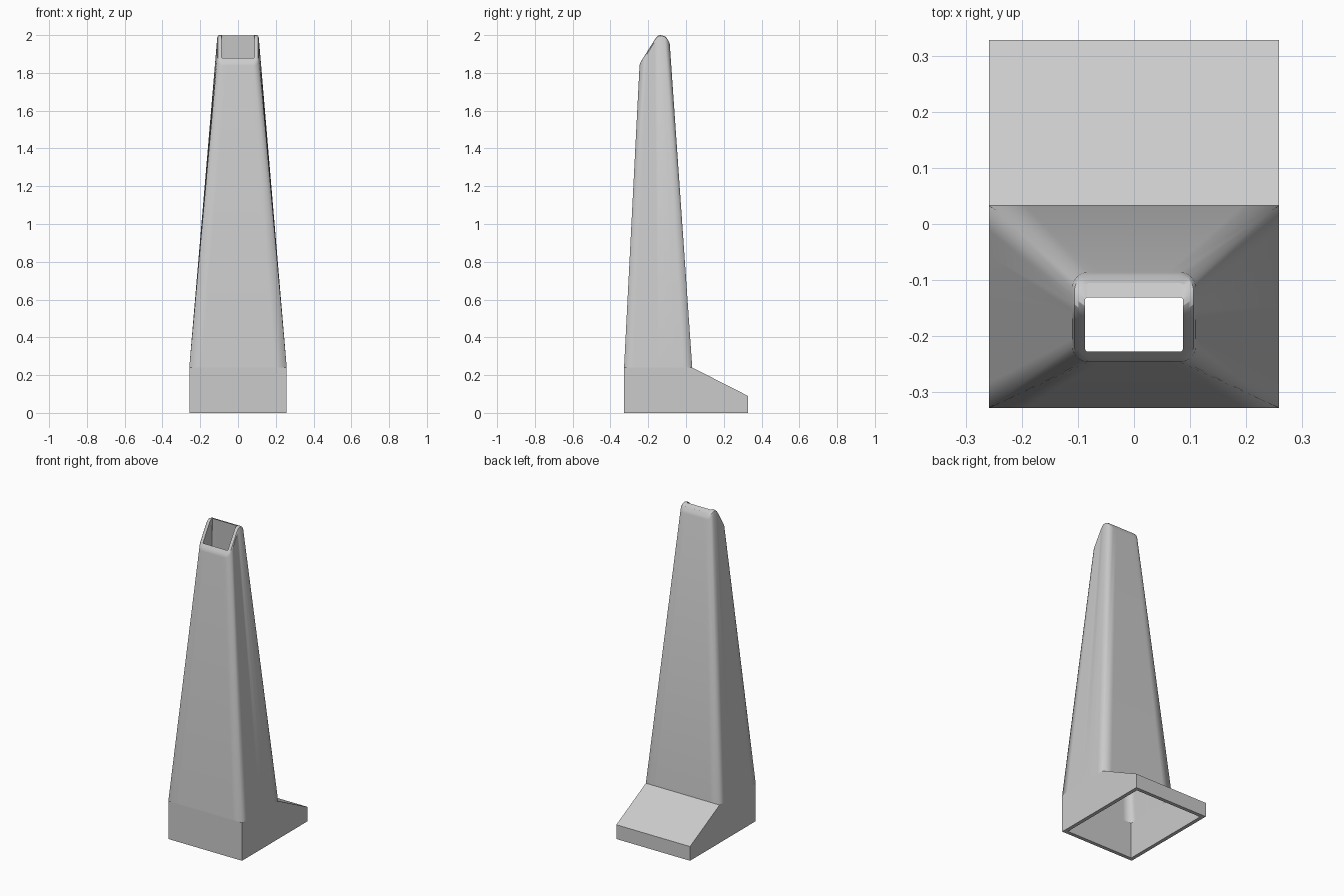
import bpy, bmesh, math

cube = bpy.data.objects.get("Cube")
if cube:
    bpy.data.objects.remove(cube, do_unlink=True)

ARC = 7      # steps in each rounded corner
SIDE = 8     # steps along each straight side
WALL = 0.023

grey = bpy.data.materials.new("plain grey")
grey.use_nodes = True
colour = (0.6, 0.6, 0.6, 1)
grey.diffuse_color = colour
grey.node_tree.nodes["Principled BSDF"].inputs["Base Color"].default_value = colour

# Side profile of the slanted, rounded mouth
MOUTH = [(-0.245, 1.85), (-0.16, 1.985), (-0.148, 1.998), (-0.135, 2.0),
         (-0.115, 1.995), (-0.1, 1.985), (-0.088, 1.965)]


def mouth_height(y):
    for (ya, za), (yb, zb) in zip(MOUTH, MOUTH[1:]):
        if y <= yb:
            return za + (zb - za) * max(0, (y - ya) / (yb - ya))
    return MOUTH[-1][1]


def ring(half, front, back, height, radius=0.0):
    """Rounded rectangle, anticlockwise from above; height is a function of y."""
    corners = [(half, front, -90), (half, back, 0), (-half, back, 90), (-half, front, 180)]
    outline = []
    for x, y, start in corners:
        cx = x - math.copysign(radius, x)
        cy = y + radius if y == front else y - radius
        for i in range(ARC + 1):
            a = math.radians(start + 90 * i / ARC)
            outline.append((cx + radius * math.cos(a), cy + radius * math.sin(a)))
    points = []
    for i, (x, y) in enumerate(outline):
        points.append((x, y))
        if i % (ARC + 1) == ARC:
            nx, ny = outline[(i + 1) % len(outline)]
            for k in range(1, SIDE):
                t = k / SIDE
                points.append((x + (nx - x) * t, y + (ny - y) * t))
    return [(x, y, height(y)) for x, y in points]


def base_rings(inset):
    """Foot, toe shoulder and neck of the base, moved in by the wall thickness."""
    half, front = 0.258 - inset, -0.328 + inset
    toe, neck = 0.328 - inset, 0.033 - inset
    return [ring(half, front, toe, lambda y: 0),
            ring(half, front, toe, lambda y: 0.09 - inset),
            ring(half, front, neck, lambda y: 0.24 - inset / 2)]


# Outer skin, lip, then inner skin back down to the foot
lip = [ring(0.11, -0.246, -0.086, lambda y: mouth_height(y) - 0.012, 0.028),
       ring(0.106, -0.244, -0.092, lambda y: mouth_height(y) - 0.003, 0.026),
       ring(0.099, -0.238, -0.105, mouth_height, 0.022),
       ring(0.087, -0.227, -0.131, mouth_height, 0.004)]
rings = base_rings(0) + lip + base_rings(WALL)[::-1]

bm = bmesh.new()
loops = [[bm.verts.new(p) for p in r] for r in rings]
for low, high in zip(loops, loops[1:] + loops[:1]):
    for i in range(len(low)):
        j = (i + 1) % len(low)
        bm.faces.new((low[i], low[j], high[j], high[i]))
bmesh.ops.remove_doubles(bm, verts=bm.verts, dist=0.0002)

# Keep the neck crease crisp
for edge in bm.edges:
    if all(abs(v.co.z - 0.24) < 0.02 for v in edge.verts):
        edge.smooth = False

mesh = bpy.data.meshes.new("hollow_chute")
bm.to_mesh(mesh)
bm.free()
mesh.materials.append(grey)
chute = bpy.data.objects.new("hollow_chute", mesh)
bpy.context.collection.objects.link(chute)

bpy.ops.object.select_all(action="DESELECT")
chute.select_set(True)
bpy.context.view_layer.objects.active = chute
bpy.ops.object.shade_smooth_by_angle(angle=math.radians(30))
